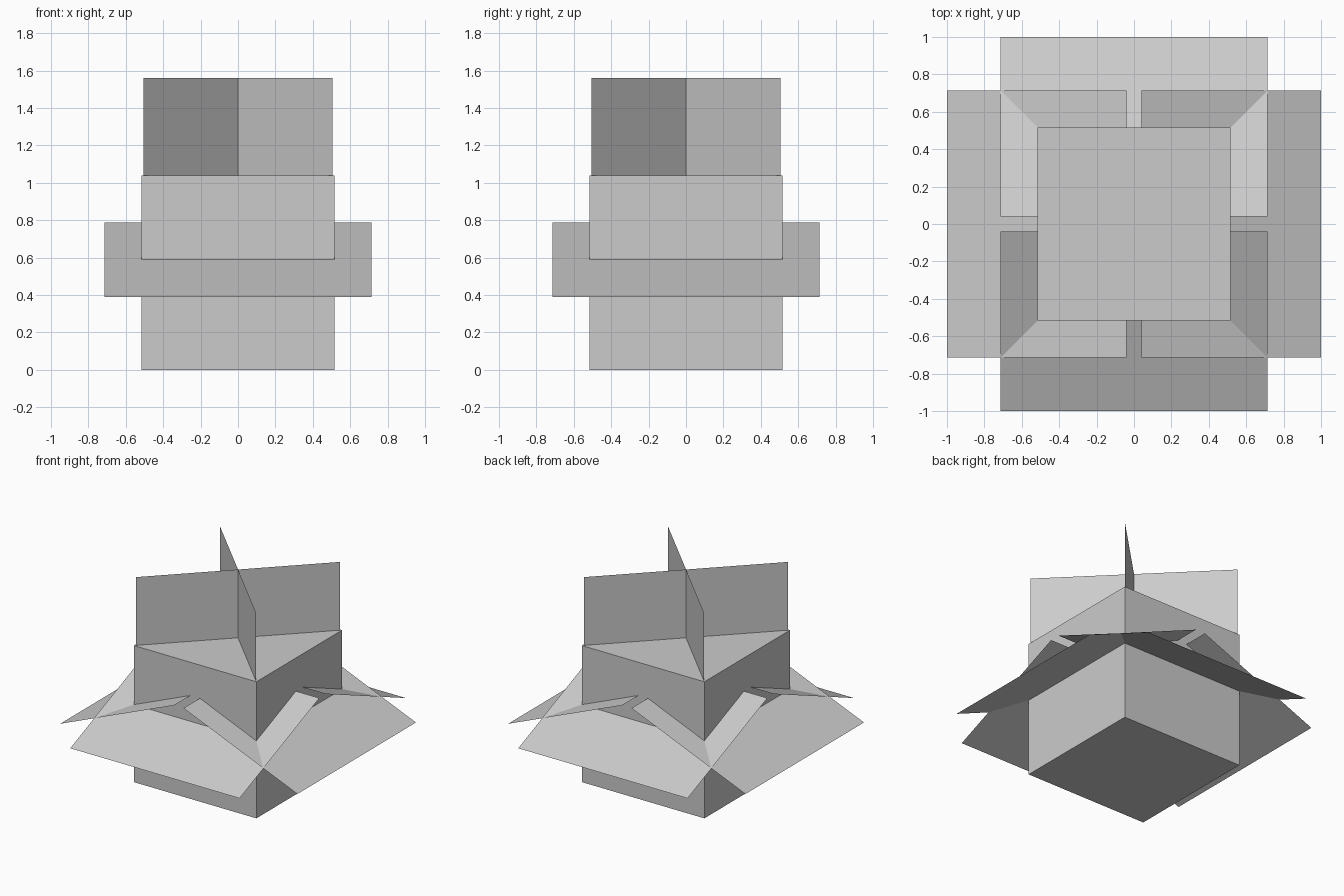
import bpy
import math
from mathutils import Matrix

cube = bpy.data.objects.get("Cube")
if cube:
    bpy.data.objects.remove(cube, do_unlink=True)

# Single flat grey
grey = bpy.data.materials.new("plain grey")
grey.use_nodes = True
colour = (0.6, 0.6, 0.6, 1)
grey.diffuse_color = colour
grey.node_tree.nodes["Principled BSDF"].inputs["Base Color"].default_value = colour


def add_mesh(name, verts, faces, turn=0):
    mesh = bpy.data.meshes.new(name)
    mesh.from_pydata(verts, [], faces)
    mesh.transform(Matrix.Rotation(math.radians(turn), 4, "Z"))
    mesh.materials.append(grey)
    obj = bpy.data.objects.new(name, mesh)
    bpy.context.collection.objects.link(obj)
    return obj


# Square body standing on the ground
HALF, TOP = 0.516, 1.04
bpy.ops.mesh.primitive_cube_add(size=1, location=(0, 0, TOP / 2))
body = bpy.context.object
body.name = "body"
body.scale = (2 * HALF, 2 * HALF, TOP)
body.data.materials.append(grey)

# Four sloping skirt sheets, high at the middle and low at the rim
W, RIM, INNER, LOW, HIGH = 0.713, 1.0, 0.04, 0.39, 0.787
for i, side in enumerate(("front", "left", "back", "right")):
    add_mesh("skirt_" + side,
             [(-W, -RIM, LOW), (W, -RIM, LOW), (W, -INNER, HIGH), (-W, -INNER, HIGH)],
             [(0, 1, 2, 3)], 90 * i)

# Two upright sheets crossing over the body on its diagonals
R, PEAK = 0.506 * math.sqrt(2), 1.56
for name, turn in (("fin_a", 45), ("fin_b", -45)):
    add_mesh(name, [(-R, 0, TOP), (R, 0, TOP), (R, 0, PEAK), (-R, 0, PEAK)],
             [(0, 1, 2, 3)], turn)
